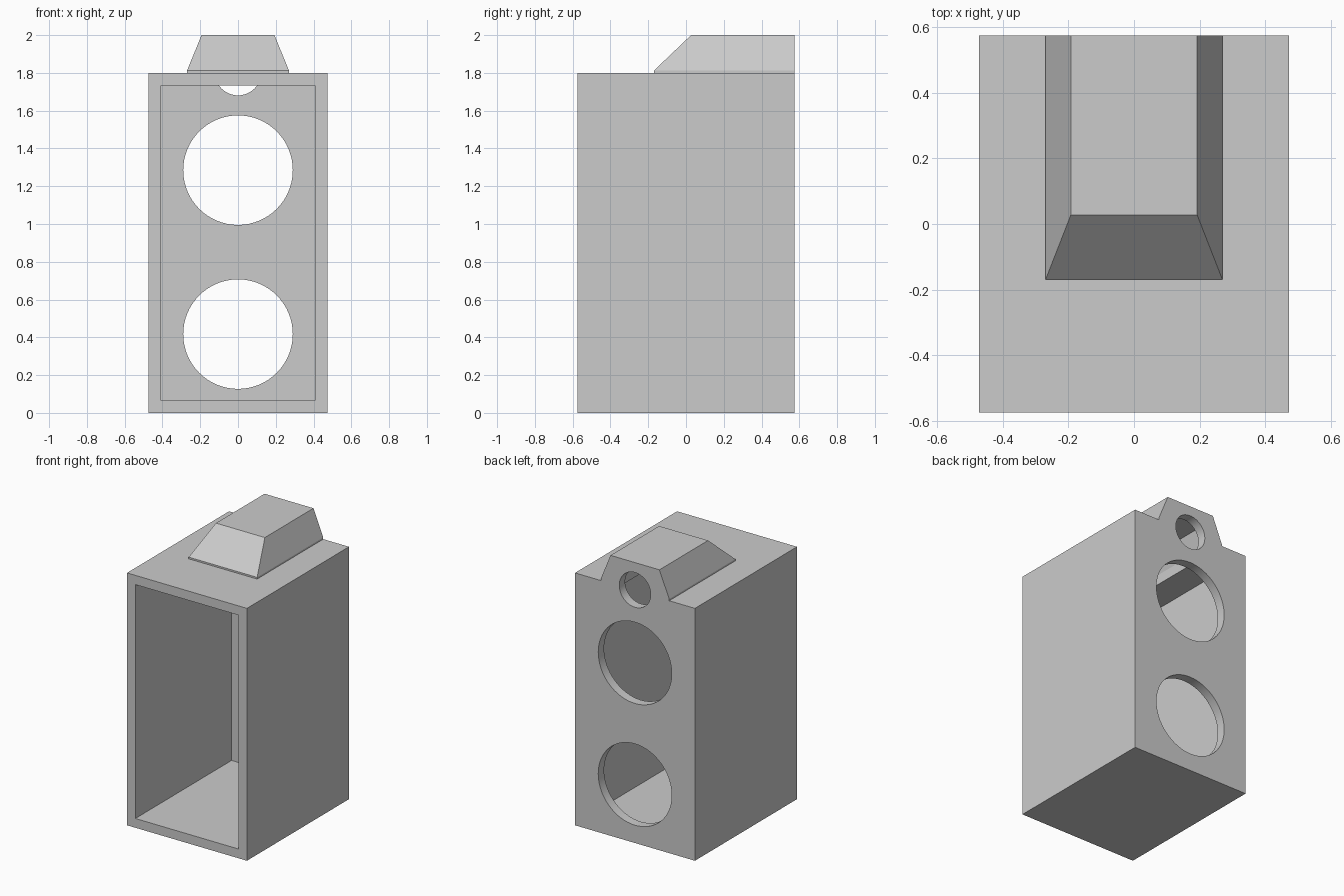
import bpy, bmesh, math
from mathutils import Matrix

cube = bpy.data.objects.get("Cube")
if cube:
    bpy.data.objects.remove(cube, do_unlink=True)

W, D, H, T = 0.473, 0.575, 1.8, 0.066   # half width, half depth, height, wall
BACK = D - T                            # inner face of the back wall

grey = bpy.data.materials.new("plain grey")
grey.use_nodes = True
grey.diffuse_color = (0.6, 0.6, 0.6, 1)
grey.node_tree.nodes["Principled BSDF"].inputs["Base Color"].default_value = (0.6, 0.6, 0.6, 1)


def finish(bm, name, helper=False):
    bmesh.ops.recalc_face_normals(bm, faces=bm.faces)
    mesh = bpy.data.meshes.new(name)
    bm.to_mesh(mesh)
    bm.free()
    mesh.materials.append(grey)
    obj = bpy.data.objects.new(name, mesh)
    bpy.context.collection.objects.link(obj)
    if helper:
        obj.hide_render = True
        obj.hide_set(True)
    return obj


def loft(name, rings, helper=False):
    """Stack of rectangles, each given as half width, front y, back y, z."""
    bm = bmesh.new()
    loops = [[bm.verts.new(p) for p in
              ((-w, f, z), (w, f, z), (w, b, z), (-w, b, z))]
             for w, f, b, z in rings]
    bm.faces.new(loops[0])
    bm.faces.new(loops[-1])
    for low, high in zip(loops, loops[1:]):
        for i in range(4):
            j = (i + 1) % 4
            bm.faces.new((low[i], low[j], high[j], high[i]))
    return finish(bm, name, helper)


def drill(name, z, radius):
    """Round cutter through the back wall."""
    bm = bmesh.new()
    bmesh.ops.create_cone(
        bm, cap_ends=True, segments=64, radius1=radius, radius2=radius, depth=0.2,
        matrix=Matrix.Translation((0, D, z)) @ Matrix.Rotation(math.pi / 2, 4, "X"))
    return finish(bm, name, True)


def boolean(target, other, operation):
    mod = target.modifiers.new(other.name, "BOOLEAN")
    mod.operation, mod.solver, mod.object = operation, "EXACT", other


# Outer casing with the raised housing on top
casing = loft("casing", [(W, -D, D, 0), (W, -D, D, H)])
housing = loft("top_housing", [(0.27, -0.17, D, H - 0.03),
                               (0.27, -0.17, D, H + 0.012),
                               (0.193, 0.027, D, 2)], True)
boolean(casing, housing, "UNION")

# Main cavity, open at the front, and the hollow of the housing above it
cavity = loft("cavity_cutter", [(W - T, -D - 0.1, BACK, T),
                                (W - T, -D - 0.1, BACK, H - T)], True)
hollow = loft("housing_cutter", [(0.2, -0.08, BACK, H - 0.2),
                                 (0.2, -0.08, BACK, H + 0.005),
                                 (0.152, 0.055, BACK, 2 - T)], True)
for cutter in (cavity, hollow):
    boolean(casing, cutter, "DIFFERENCE")

# Three round openings in the back wall
for name, z, radius in (("lower_hole", 0.417, 0.29),
                        ("upper_hole", 1.285, 0.29),
                        ("small_hole", 1.805, 0.124)):
    boolean(casing, drill(name + "_cutter", z, radius), "DIFFERENCE")

# Bake the cuts and remove the helpers
bpy.context.view_layer.update()
graph = bpy.context.evaluated_depsgraph_get()
baked = bpy.data.meshes.new_from_object(casing.evaluated_get(graph))
helpers = [mod.object for mod in casing.modifiers]
casing.modifiers.clear()
casing.data = baked
for helper in helpers:
    bpy.data.objects.remove(helper, do_unlink=True)

# Smooth hole rims, sharp box edges
bpy.ops.object.select_all(action="DESELECT")
casing.select_set(True)
bpy.context.view_layer.objects.active = casing
bpy.ops.object.shade_smooth_by_angle(angle=math.radians(15))
